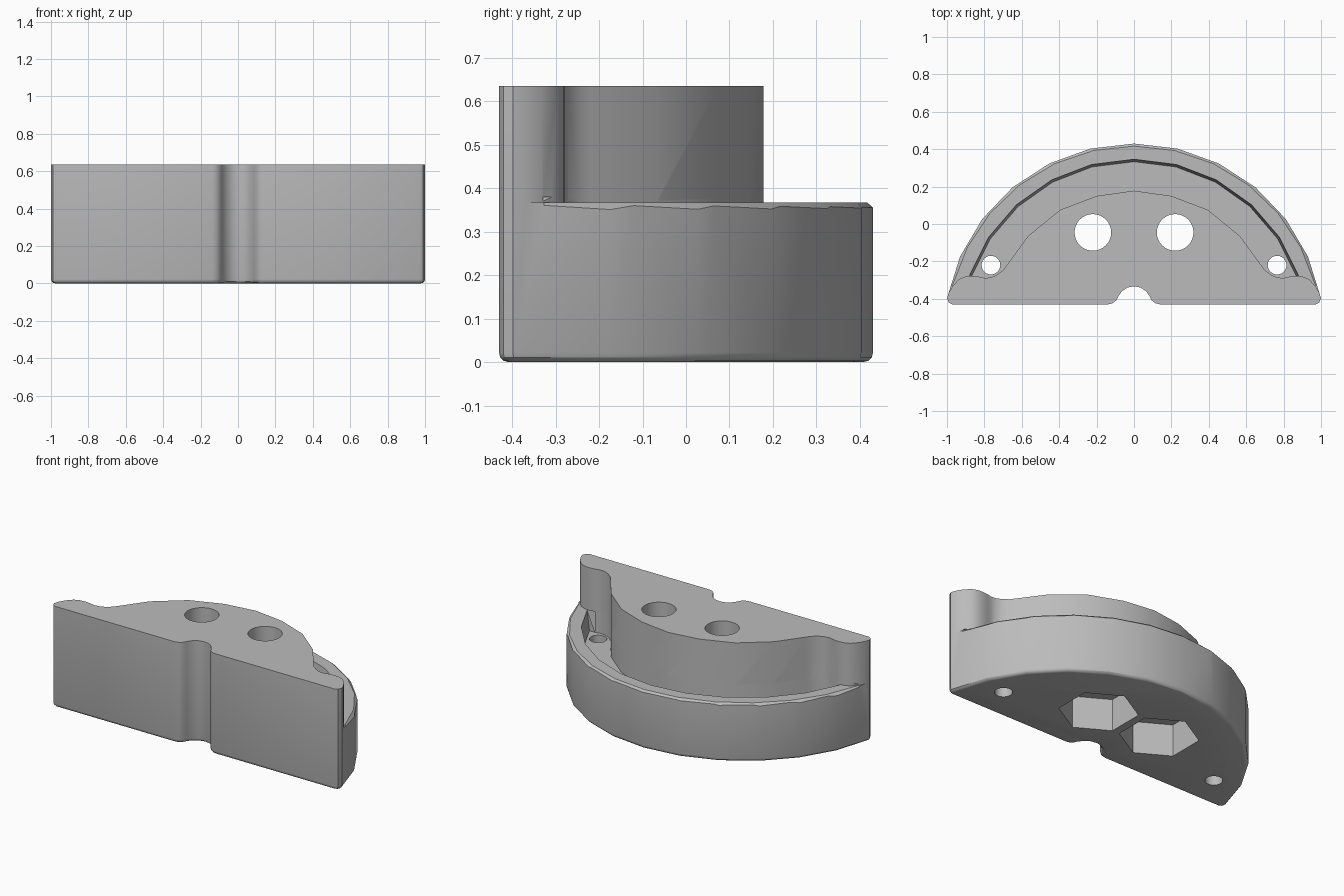
import bpy, bmesh
from math import sin, cos, radians, pi

if "Cube" in bpy.data.objects:
    bpy.data.objects.remove(bpy.data.objects["Cube"])

TOP, RIM, FLOOR = 0.635, 0.367, 0.237
CENTRE_Y = -0.588          # centre of the curved back
HOLE_Y = -0.045


def arc(radius, end, steps):
    """Points on the curved back, from +x to -x."""
    out = []
    for i in range(2 * steps + 1):
        a = radians(end * (1 - i / steps))
        out.append((radius * sin(a), CENTRE_Y + radius * cos(a)))
    return out


def mirrored(half):
    """Complete a half outline that starts on the centre line."""
    return [(-x, y) for x, y in reversed(half[1:])] + half


def loft(name, layers):
    """Closed solid through stacked outlines given as (points, z)."""
    bm = bmesh.new()
    rings = [[bm.verts.new((x, y, z)) for x, y in pts] for pts, z in layers]
    n = len(rings[0])
    for low, high in zip(rings, rings[1:]):
        for i in range(n):
            j = (i + 1) % n
            bm.faces.new((low[i], low[j], high[j], high[i]))
    bm.faces.new(rings[0][::-1])
    bm.faces.new(rings[-1])
    return finish(name, bm)


def finish(name, bm):
    bmesh.ops.recalc_face_normals(bm, faces=bm.faces[:])
    mesh = bpy.data.meshes.new(name)
    bm.to_mesh(mesh)
    bm.free()
    obj = bpy.data.objects.new(name, mesh)
    bpy.context.collection.objects.link(obj)
    return obj


def prism(name, x, y, radius, sides, z0, z1):
    pts = [(x + radius * sin(2 * pi * i / sides), y + radius * cos(2 * pi * i / sides))
           for i in range(sides)]
    return loft(name, [(pts, z0), (pts, z1)])


def cut(body, cutter):
    cutter.hide_render = True
    mod = body.modifiers.new("cut", 'BOOLEAN')
    mod.operation, mod.solver, mod.object = 'DIFFERENCE', 'EXACT', cutter
    bpy.ops.object.modifier_apply(modifier=mod.name)
    bpy.data.objects.remove(cutter)


# Full half-round block with a notch in the flat front
front = mirrored([(0, -0.333), (0.035, -0.34), (0.065, -0.36), (0.085, -0.388),
                  (0.095, -0.408), (0.115, -0.424), (0.14, -0.43),
                  (0.97, -0.43), (0.99, -0.42)])
outline = front + arc(1.018, 79.2, 6)
body = loft("clamp_body", [(outline, 0), (outline, TOP)])

# Rounded bottom edge
bm = bmesh.new()
bm.from_mesh(body.data)
bottom = [e for e in bm.edges if all(v.co.z < 0.001 for v in e.verts)]
bmesh.ops.bevel(bm, geom=bottom, offset=0.022, segments=3, profile=0.5,
                affect='EDGES', clamp_overlap=True)
bm.to_mesh(body.data)
bm.free()
bpy.context.view_layer.objects.active = body
body.select_set(True)

# Back outline of the raised part, with a lobe at each end
back = mirrored([(0, 0.178), (0.2, 0.15), (0.396, 0.075), (0.567, -0.065),
                 (0.68, -0.22), (0.7, -0.247), (0.733, -0.272), (0.765, -0.286),
                 (0.797, -0.289), (0.83, -0.282), (0.866, -0.278), (0.9, -0.281),
                 (0.935, -0.295), (0.968, -0.33), (0.992, -0.37)])

# Step behind the raised part
step = [(-1.3, -0.37)] + back + [(1.3, -0.37), (1.3, 0.8), (-1.3, 0.8)]
cut(body, loft("step_cutter", [(step, RIM), (step, 0.8)]))

# Sunken channel with a slightly leaning outer wall
inner = [p for p in back if abs(p[0]) < 0.84]
cut(body, loft("channel_cutter", [(inner + arc(0.921, 70.5, 5), FLOOR),
                                  (inner + arc(0.935, 70.5, 5), RIM + 0.01)]))

# Chamfer on the outer edge of the rim
bm = bmesh.new()
section = [(0.991, RIM + 0.012), (1.06, RIM + 0.012), (1.06, 0.318)]
rings = [[bm.verts.new((x, y, z)) for x, y in arc(r, 75, 6)] for r, z in section]
for k in range(3):
    a, b = rings[k], rings[(k + 1) % 3]
    for i in range(len(a) - 1):
        bm.faces.new((a[i], a[i + 1], b[i + 1], b[i]))
for i in (0, -1):
    bm.faces.new([ring[i] for ring in rings])
cut(body, finish("chamfer_cutter", bm))

# Bolt holes, hexagonal nut pockets and small screw holes
for side in (-1, 1):
    cut(body, prism("bolt_cutter", side * 0.22, HOLE_Y, 0.098, 32, -0.1, 0.8))
    cut(body, prism("nut_cutter", side * 0.22, HOLE_Y, 0.225, 6, -0.1, 0.2))
    cut(body, prism("screw_cutter", side * 0.765, -0.22, 0.05, 24, -0.1, 0.5))

# Plain grey finish
grey = bpy.data.materials.new("grey")
grey.use_nodes = True
colour = (0.5, 0.5, 0.5, 1)
grey.diffuse_color = colour
grey.node_tree.nodes["Principled BSDF"].inputs["Base Color"].default_value = colour
body.data.materials.clear()
body.data.materials.append(grey)
bpy.ops.object.shade_smooth_by_angle(angle=radians(30))
